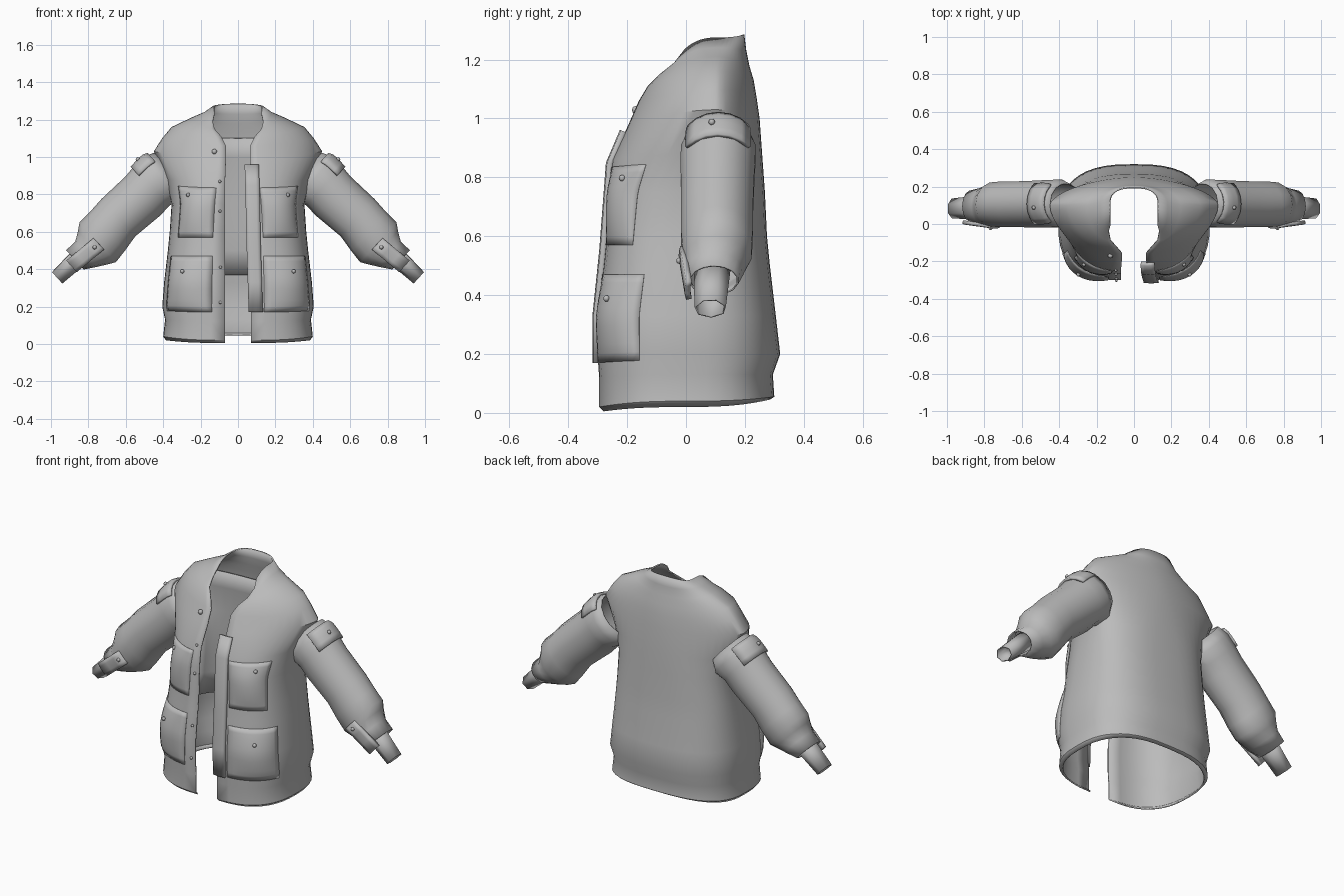
import bpy, bmesh, math
from mathutils import Vector

cube = bpy.data.objects.get("Cube")
if cube:
    bpy.data.objects.remove(cube)

cloth = bpy.data.materials.new("grey_cloth")
cloth.use_nodes = True
cloth.diffuse_color = (0.5, 0.5, 0.5, 1)
cloth.node_tree.nodes["Principled BSDF"].inputs["Base Color"].default_value = (0.5, 0.5, 0.5, 1)


def lerp(a, b, t):
    return a + (b - a) * t


def finish(name, bm, mirror=False, thick=0, angle=40):
    """Turn a bmesh into a shaded object, optionally mirrored and thickened."""
    mesh = bpy.data.meshes.new(name)
    bmesh.ops.remove_doubles(bm, verts=bm.verts, dist=0.0005)
    bm.to_mesh(mesh)
    bm.free()
    mesh.materials.append(cloth)
    obj = bpy.data.objects.new(name, mesh)
    bpy.context.collection.objects.link(obj)
    if mirror:
        mod = obj.modifiers.new("mirror", 'MIRROR')
        mod.merge_threshold = 0.002
    if thick:
        mod = obj.modifiers.new("thickness", 'SOLIDIFY')
        mod.thickness = thick
    bpy.ops.object.select_all(action='DESELECT')
    obj.select_set(True)
    bpy.context.view_layer.objects.active = obj
    bpy.ops.object.shade_smooth_by_angle(angle=math.radians(angle))
    return obj


def sheet(name, f, us, vs, **kw):
    """Grid surface through f(u, v)."""
    bm = bmesh.new()
    rows = [[bm.verts.new(f(u, v)) for u in us] for v in vs]
    for a, b in zip(rows, rows[1:]):
        for i in range(len(us) - 1):
            bm.faces.new((a[i], a[i + 1], b[i + 1], b[i]))
    return finish(name, bm, **kw)


def span(a, b, n):
    return [lerp(a, b, i / n) for i in range(n + 1)]


def rings_at(rings, key):
    """Linear interpolation of ring rows by their first column."""
    for a, b in zip(rings, rings[1:]):
        if key <= b[0]:
            break
    t = (key - a[0]) / (b[0] - a[0])
    return [lerp(p, q, t) for p, q in zip(a, b)]


def raised(f, u, v, d):
    """Point of f pushed along its normal."""
    e = 0.004
    du = f(u + e, v) - f(u - e, v)
    dv = f(u, v + e) - f(u, v - e)
    return f(u, v) + du.cross(dv).normalized() * d


def plate(name, f, us, vs, lift, puff=0.0):
    """Padded panel that follows a surface."""
    def g(u, v):
        a = (u - us[0]) / (us[-1] - us[0])
        b = (v - vs[0]) / (vs[-1] - vs[0])
        swell = max(0, math.sin(math.pi * a) * math.sin(math.pi * b)) ** 0.8
        return raised(f, u, v, lift + puff * swell)
    return sheet(name, g, us, vs, mirror=True, thick=lift + 0.003)


def stud(name, p, r=0.011, mirror=True):
    bm = bmesh.new()
    bmesh.ops.create_uvsphere(bm, u_segments=8, v_segments=6, radius=r)
    bmesh.ops.translate(bm, verts=bm.verts, vec=p)
    return finish(name, bm, mirror=mirror, angle=60)


# Torso rings: side z, side x, side y, front x, front y, front z, back y, back z, roundness
torso_rings = [
    (0.02, 0.385, 0.0, 0.07, -0.28, 0.005, 0.285, 0.045, 0.75),
    (0.04, 0.40, 0.0, 0.07, -0.295, 0.02, 0.30, 0.055, 0.75),
    (0.13, 0.39, 0.0, 0.07, -0.295, 0.12, 0.295, 0.13, 0.75),
    (0.20, 0.405, 0.0, 0.07, -0.30, 0.19, 0.32, 0.20, 0.75),
    (0.33, 0.395, 0.0, 0.07, -0.30, 0.33, 0.305, 0.33, 0.75),
    (0.50, 0.375, 0.02, 0.07, -0.28, 0.50, 0.285, 0.50, 0.75),
    (0.60, 0.365, 0.03, 0.07, -0.27, 0.60, 0.275, 0.60, 0.75),
    (0.75, 0.355, 0.05, 0.07, -0.265, 0.75, 0.268, 0.75, 0.8),
    (0.88, 0.385, 0.08, 0.07, -0.25, 0.86, 0.26, 0.86, 0.95),
    (1.03, 0.45, 0.10, 0.065, -0.195, 0.98, 0.25, 1.0, 1.15),
    (1.10, 0.405, 0.10, 0.065, -0.16, 1.06, 0.24, 1.07, 1.15),
    (1.16, 0.355, 0.10, 0.09, -0.13, 1.11, 0.23, 1.13, 1.1),
    (1.21, 0.25, 0.10, 0.125, -0.09, 1.15, 0.215, 1.18, 1.0),
    (1.24, 0.18, 0.10, 0.135, -0.04, 1.19, 0.205, 1.23, 0.85),
    (1.275, 0.13, 0.11, 0.125, -0.005, 1.235, 0.198, 1.285, 0.75),
]


def torso(u, z):
    """u runs 0..1 from the front edge round the side to the back seam."""
    _, xs, ys, xf, yf, zf, yb, zb, e = rings_at(torso_rings, z)
    ang = u * math.pi
    s = abs(math.sin(ang)) ** e
    c = abs(math.cos(ang)) ** e
    w = math.sin(ang) ** 2
    if u <= 0.5:
        return Vector((lerp(xf, xs, s), lerp(ys, yf, c), lerp(zf, z, w)))
    return Vector((xs * s, lerp(ys, yb, c), lerp(zb, z, w)))


def on_front(x, z, lift=0.0):
    """Point on the front panel nearest to a given x."""
    u = min(span(0.01, 0.45, 90), key=lambda k: abs(torso(k, z).x - x))
    return raised(torso, u, z, lift)


sheet("jacket_body", torso, span(0, 1, 22), [r[0] for r in torso_rings],
      mirror=True, thick=0.008)


# Inner lining, ending above the hem
def lining(u, z):
    p = torso(u, z)
    return Vector((p.x * 0.94, p.y - math.copysign(0.025, p.y), p.z))


sheet("lining", lining, span(0.6, 1, 8), [0.37, 0.5, 0.6, 0.75, 0.88, 1.03, 1.13],
      mirror=True, thick=0.005)

# Softly padded pockets
plate("chest_pocket", torso, span(0.04, 0.29, 10), span(0.57, 0.85, 10), 0.002, 0.02)
plate("hip_pocket", torso, span(0.04, 0.36, 10), span(0.18, 0.47, 10), 0.003, 0.022)

# Studs on pockets and along the right front edge
stud("chest_stud", on_front(0.26, 0.80, 0.014))
stud("hip_stud", on_front(0.285, 0.385, 0.025))
for i, z in enumerate((0.23, 0.41, 0.71, 0.89, 1.07)):
    top = z > 1
    p = on_front(0.125 if top else 0.095, z, 0.002)
    p.x = -p.x
    stud(f"front_stud_{i + 1}", p, 0.014 if top else 0.008, mirror=False)

# Loose placket strip on the left front edge
placket_path = [(0.17, 0.095, -0.318), (0.33, 0.09, -0.318), (0.55, 0.083, -0.295),
                (0.85, 0.077, -0.272), (0.96, 0.073, -0.225)]


def placket(u, z):
    _, x, y = rings_at(placket_path, z)
    return Vector((x + u, y + 0.1 * abs(u), z))


sheet("placket", placket, span(-0.038, 0.038, 4), [p[0] for p in placket_path], thick=0.024)

# Sleeve rings: index, centre x, centre z, half height, half depth, centre y
sleeve_rings = [
    (0, 0.365, 0.93, 0.125, 0.11, 0.11),
    (1, 0.406, 0.885, 0.155, 0.13, 0.11),
    (2, 0.46, 0.846, 0.142, 0.13, 0.108),
    (3, 0.51, 0.79, 0.14, 0.128, 0.107),
    (4, 0.64, 0.675, 0.135, 0.125, 0.105),
    (5, 0.70, 0.60, 0.14, 0.125, 0.105),
    (6, 0.75, 0.545, 0.145, 0.12, 0.105),
    (7, 0.775, 0.515, 0.12, 0.11, 0.10),
    (8, 0.81, 0.48, 0.09, 0.10, 0.095),
    (9, 0.872, 0.45, 0.07, 0.085, 0.095),
]
wrist_rings = [(0, 0.83, 0.485, 0.055, 0.065, 0.09), (1, 0.968, 0.355, 0.043, 0.055, 0.083)]


def tube(rings):
    def f(a, k):
        _, cx, cz, h, d, cy = rings_at(rings, k)
        return Vector((cx + 0.67 * h * math.cos(a), cy - d * math.sin(a),
                       cz + 0.74 * h * math.cos(a)))
    return f


sleeve = tube(sleeve_rings)
turn = 2 * math.pi
sheet("sleeve", sleeve, span(0, turn, 14), range(10), mirror=True, thick=0.006)
sheet("wrist", tube(wrist_rings), span(0.5, 0.5 + turn, 7), range(2), mirror=True, thick=0.006)

# Shoulder patches with studs
plate("shoulder_patch", sleeve, span(-0.9, 0.9, 6), span(0.5, 2.2, 4), 0.012)
stud("shoulder_stud", raised(sleeve, 0.15, 1.4, 0.013))


# Straight cuff tabs with studs
def cuff_tab(u, v):
    return Vector((lerp(0.745, 0.89, u) + 0.67 * v, lerp(-0.025, -0.005, u) + 3 * v * v,
                   lerp(0.535, 0.415, u) + 0.74 * v))


sheet("cuff_tab", cuff_tab, span(0, 1, 3), span(-0.042, 0.042, 4), mirror=True, thick=0.02)
stud("cuff_stud", cuff_tab(0.15, 0))
